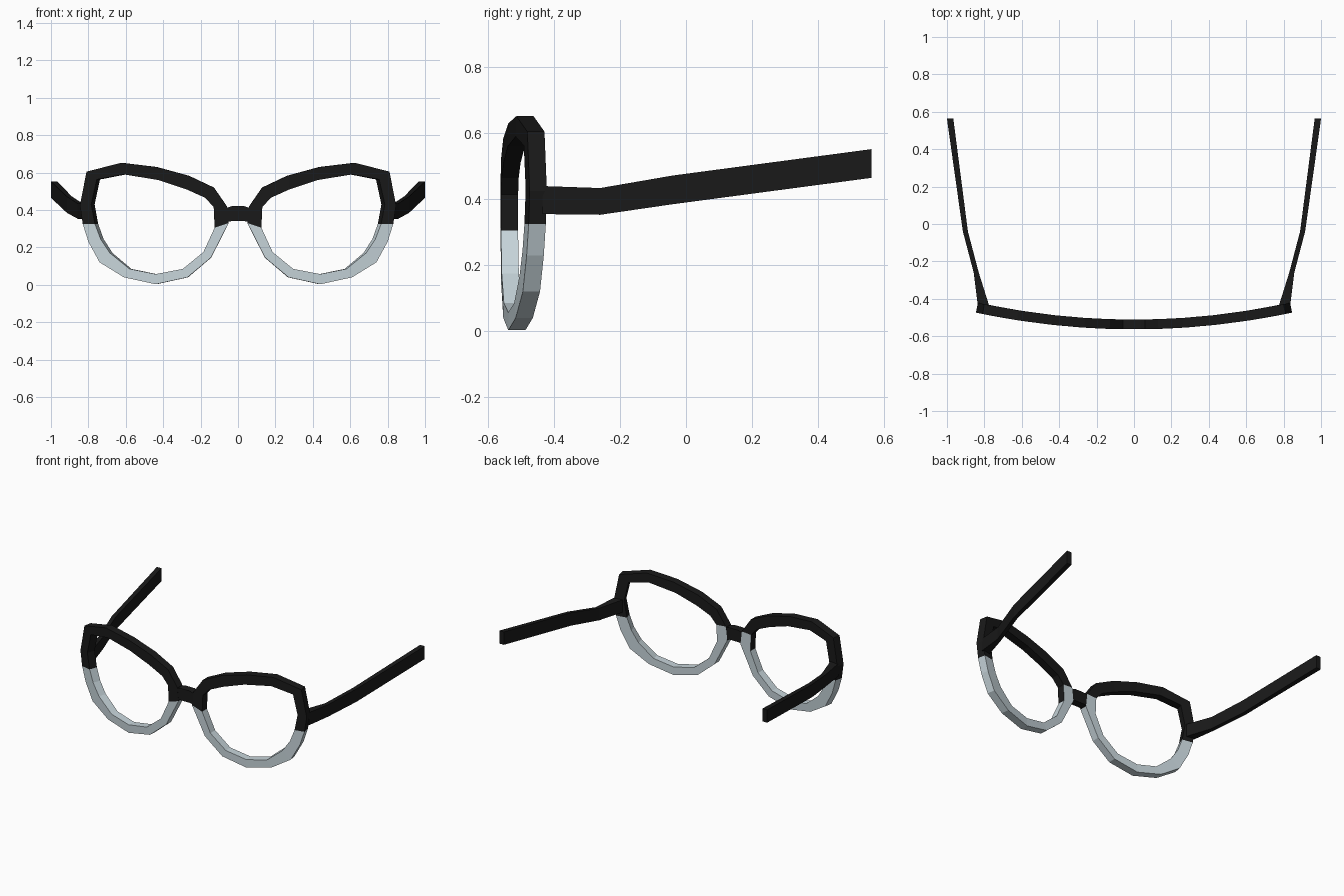
import bpy, bmesh

if "Cube" in bpy.data.objects:
    bpy.data.objects.remove(bpy.data.objects["Cube"])


def material(name, color):
    m = bpy.data.materials.new(name)
    m.diffuse_color = color
    m.use_nodes = True
    m.node_tree.nodes["Principled BSDF"].inputs["Base Color"].default_value = m.diffuse_color
    return m


BLACK = material("black_plastic", (0.01, 0.01, 0.01, 1))
GREY = material("pale_grey_plastic", (0.57, 0.66, 0.70, 1))


def build(name, sections, strips, mat, caps=False, mirror=True):
    """Loft four-cornered sections; strips = (from, to, sides to keep)."""
    bm = bmesh.new()
    rings = [[bm.verts.new(p) for p in s] for s in sections]
    for i, j, sides in strips:
        a, b = rings[i], rings[j]
        for k in sides:
            n = (k + 1) % 4
            bm.faces.new((a[k], a[n], b[n], b[k]))
    if caps:
        bm.faces.new(rings[0])
        bm.faces.new(rings[-1])
        bmesh.ops.recalc_face_normals(bm, faces=bm.faces[:])
    loose = [v for v in bm.verts if not v.link_faces]
    bmesh.ops.delete(bm, geom=loose, context='VERTS')
    me = bpy.data.meshes.new(name)
    bm.to_mesh(me)
    bm.free()
    me.materials.append(mat)
    ob = bpy.data.objects.new(name, me)
    bpy.context.collection.objects.link(ob)
    if mirror:
        ob.modifiers.new("mirror", 'MIRROR').use_axis[0] = True
    return ob


def front_y(x):
    return -0.563 + 0.125 * x * x


# Rim outline: outer x, z and inner x, z, clockwise from the nose
outline = [
    (0.06, 0.42, 0.13, 0.415), (0.13, 0.52, 0.175, 0.465),
    (0.265, 0.583, 0.275, 0.51), (0.44, 0.63, 0.425, 0.56),
    (0.625, 0.652, 0.61, 0.59), (0.81, 0.605, 0.755, 0.563),
    (0.845, 0.425, 0.785, 0.43), (0.83, 0.325, 0.765, 0.325),
    (0.80, 0.23, 0.735, 0.245), (0.74, 0.12, 0.685, 0.17),
    (0.61, 0.04, 0.58, 0.085), (0.44, 0.003, 0.44, 0.057),
    (0.27, 0.04, 0.295, 0.085), (0.145, 0.145, 0.185, 0.175),
    (0.05, 0.33, 0.125, 0.305)]
rim = []
for ox, oz, ix, iz in outline:
    bo, bi = ox - 0.012 * ox, ix - 0.03 * ix * ix
    rim.append([(ox, front_y(ox), oz), (ix, front_y(ix), iz),
                (bi, front_y(ix) + 0.052, iz), (bo, front_y(ox) + 0.052, oz)])

# Dark brow half of the rims, and pale lower half with the nose pad backs
build("brow_rim", rim, [(i, i + 1, range(4)) for i in range(7)] + [(14, 0, (0, 1, 3))], BLACK)
build("lower_rim", rim, [(i, i + 1, range(4)) for i in range(7, 14)] + [(14, 0, (2,))], GREY)

# Bridge across the nose
bridge = [[(x, -0.562, lo), (x, -0.562, hi), (x, -0.511, hi), (x, -0.511, lo)]
          for x, lo, hi in ((-0.06, 0.335, 0.412), (-0.035, 0.34, 0.42),
                            (0.035, 0.34, 0.42), (0.06, 0.335, 0.412))]
build("bridge", bridge, [(i, i + 1, range(4)) for i in range(3)], BLACK, True, False)

# Side arms: y, inner x, outer x, bottom z, top z
arm = [[(xi, y, lo), (xo, y, lo), (xo, y, hi), (xi, y, hi)]
       for y, xi, xo, lo, hi in ((-0.435, 0.775, 0.835, 0.355, 0.44),
                                 (-0.26, 0.83, 0.857, 0.353, 0.434),
                                 (-0.04, 0.888, 0.915, 0.385, 0.472),
                                 (0.563, 0.966, 1.0, 0.465, 0.552))]
build("side_arm", arm, [(i, i + 1, range(4)) for i in range(3)], BLACK, True)
